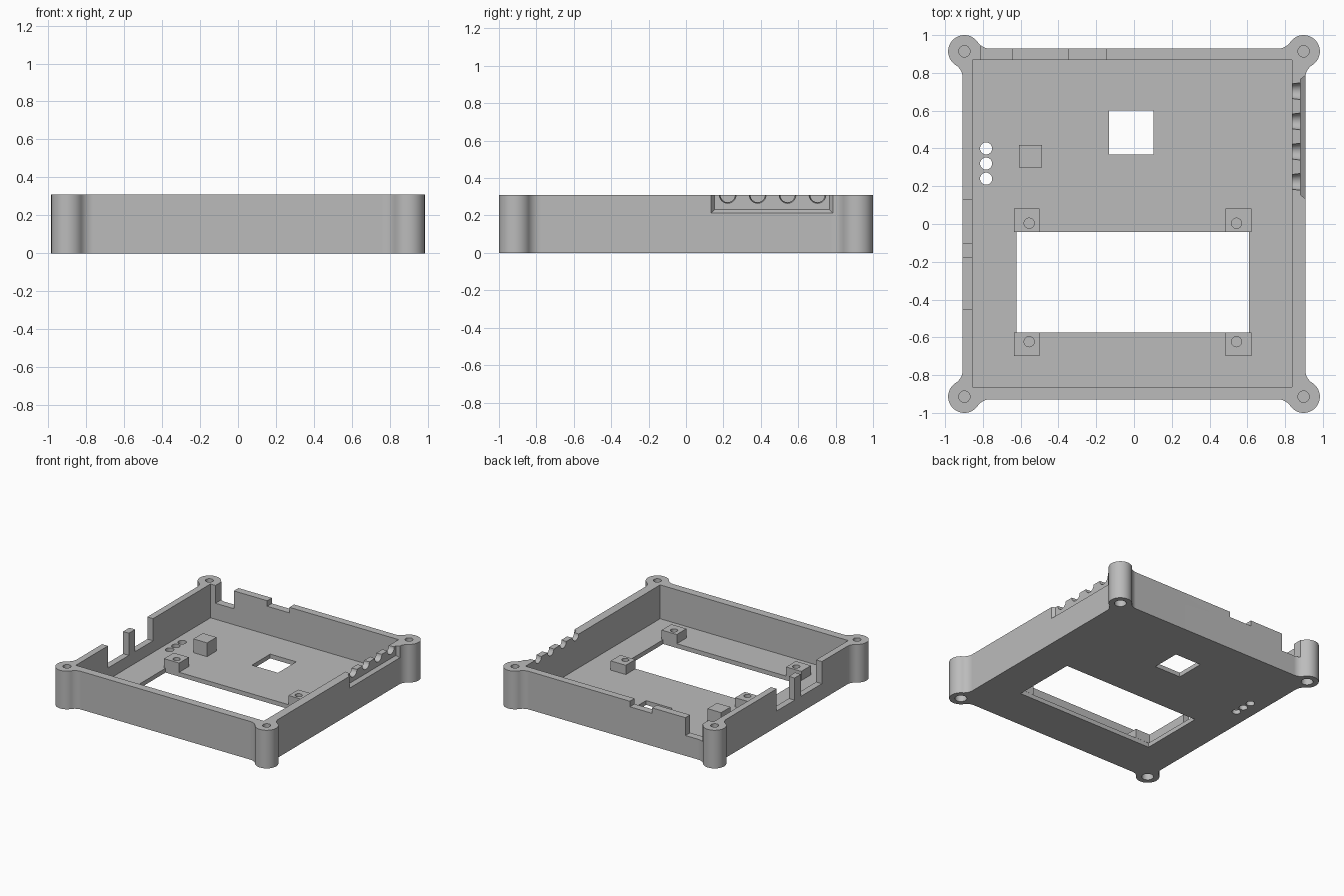
import bpy, bmesh, math
from mathutils import Matrix, Vector

default = bpy.data.objects.get("Cube")
if default:
    bpy.data.objects.remove(default, do_unlink=True)

grey = bpy.data.materials.new("plain_grey")
grey.use_nodes = True
grey.diffuse_color = (0.5, 0.5, 0.5, 1)
grey.node_tree.nodes["Principled BSDF"].inputs["Base Color"].default_value = (0.5, 0.5, 0.5, 1)

HEIGHT, FLOOR = 0.31, 0.035
WALL_X, WALL_Y = 0.907, 0.928
BOSS = Vector((0.898, 0.914))
BOSS_R, FILLET = 0.086, 0.08


def finish(name, bm):
    bmesh.ops.recalc_face_normals(bm, faces=bm.faces)
    mesh = bpy.data.meshes.new(name)
    bm.to_mesh(mesh)
    bm.free()
    mesh.materials.append(grey)
    ob = bpy.data.objects.new(name, mesh)
    bpy.context.collection.objects.link(ob)
    return ob


def box(name, x0, x1, y0, y1, z0, z1, taper=0):
    """Box between limits; taper shrinks its -x end."""
    bm = bmesh.new()
    bmesh.ops.create_cube(bm, size=1)
    for v in bm.verts:
        t = taper if v.co.x < 0 else 0
        v.co = (x0 if v.co.x < 0 else x1,
                y0 + t if v.co.y < 0 else y1 - t,
                z0 + t if v.co.z < 0 else z1)
    return finish(name, bm)


def rod(name, x, y, z0, z1, r):
    bm = bmesh.new()
    bmesh.ops.create_cone(bm, cap_ends=True, segments=32, radius1=r, radius2=r, depth=z1 - z0,
                          matrix=Matrix.Translation((x, y, (z0 + z1) / 2)))
    return finish(name, bm)


def cut(ob, cutter):
    mod = ob.modifiers.new("cut", 'BOOLEAN')
    mod.operation, mod.solver, mod.object = 'DIFFERENCE', 'EXACT', cutter
    bpy.ops.object.select_all(action='DESELECT')
    bpy.context.view_layer.objects.active = ob
    ob.select_set(True)
    bpy.ops.object.modifier_apply(modifier=mod.name)
    bpy.data.objects.remove(cutter, do_unlink=True)


def smooth(ob):
    bpy.ops.object.select_all(action='DESELECT')
    bpy.context.view_layer.objects.active = ob
    ob.select_set(True)
    bpy.ops.object.shade_smooth_by_angle(angle=math.radians(30))
    mod = ob.modifiers.new("even_normals", 'WEIGHTED_NORMAL')
    mod.keep_sharp = True


def arc(centre, r, a0, a1, n):
    return [centre + r * Vector((math.cos(a), math.sin(a)))
            for a in (a0 + (a1 - a0) * i / n for i in range(n + 1))]


def angle(a, b):
    d = b - a
    return math.atan2(d.y, d.x)


# Outline of one corner: fillet, round boss, fillet
reach = BOSS_R + FILLET
drop = math.sqrt(reach ** 2 - (WALL_X + FILLET - BOSS.x) ** 2)
run = math.sqrt(reach ** 2 - (WALL_Y + FILLET - BOSS.y) ** 2)
f1 = Vector((WALL_X + FILLET, BOSS.y - drop))
f2 = Vector((BOSS.x - run, WALL_Y + FILLET))
corner = (arc(f1, FILLET, math.pi, angle(f1, BOSS), 10)
          + arc(BOSS, BOSS_R, angle(BOSS, f1), angle(BOSS, f2), 32)[1:-1]
          + arc(f2, FILLET, angle(f2, BOSS), -math.pi / 2, 10))

# Tray body, mirrored from the corner outline
outline = []
for sx, sy in ((1, 1), (-1, 1), (-1, -1), (1, -1)):
    pts = [(p.x * sx, p.y * sy, 0) for p in corner]
    outline += pts if sx == sy else pts[::-1]
bm = bmesh.new()
base = bm.faces.new([bm.verts.new(p) for p in outline])
ext = bmesh.ops.extrude_face_region(bm, geom=[base])
bmesh.ops.translate(bm, vec=(0, 0, HEIGHT),
                    verts=[g for g in ext["geom"] if isinstance(g, bmesh.types.BMVert)])
tray = finish("tray_body", bm)

TOP = HEIGHT + 0.1
cutters = [
    ("cavity", -0.855, 0.836, -0.862, 0.868, FLOOR, TOP),
    ("large_window", -0.622, 0.608, -0.575, -0.043, -0.1, 0.1),
    ("small_window", -0.132, 0.102, 0.367, 0.602, -0.1, 0.1),
    ("left_notch_a", -1.1, -0.84, -0.10, 0.13, 0.13, TOP),
    ("left_notch_b", -1.1, -0.84, -0.45, -0.18, 0.13, TOP),
    ("back_notch_deep", -0.81, -0.645, 0.85, 1.1, 0.165, TOP),
    ("back_notch_shallow", -0.345, -0.145, 0.85, 1.1, 0.265, TOP),
    ("cable_recess", 0.882, 0.909, 0.133, 0.787, 0.212, TOP, 0.02),
]
for c in cutters:
    cut(tray, box(*c))

# Flared cable slots in the recessed wall
for i in range(4):
    bm = bmesh.new()
    place = Matrix.Translation((0.86, 0.223 + 0.16 * i, HEIGHT)) @ Matrix.Rotation(math.pi / 2, 4, 'Y')
    bmesh.ops.create_cone(bm, cap_ends=True, segments=32, radius1=0.037, radius2=0.047,
                          depth=0.08, matrix=place)
    cut(tray, finish("cable_slot", bm))

# Indicator holes through the floor
for y in (0.24, 0.32, 0.40):
    cut(tray, rod("indicator_hole", -0.783, y, -0.1, 0.1, 0.032))

# Screw holes and underside counterbores in the bosses
for sx in (-1, 1):
    for sy in (-1, 1):
        cut(tray, rod("screw_hole", sx * BOSS.x, sy * BOSS.y, 0.13, TOP, 0.03))
        cut(tray, rod("counterbore", sx * BOSS.x, sy * BOSS.y, -0.1, 0.12, 0.044))
smooth(tray)

# Mounting posts around the large window
for side, x in (("right", -0.567), ("left", 0.553)):
    for end, y, hole_y in (("back", 0.019, 0.004), ("front", -0.636, -0.623)):
        post = box(f"{end}_{side}_post", x - 0.068, x + 0.068, y - 0.062, y + 0.062, FLOOR, 0.11)
        cut(post, rod("post_hole", x + (0.012 if x < 0 else -0.01), hole_y, 0.05, TOP, 0.027))
        smooth(post)

# Solid support block
box("support_block", -0.61, -0.487, 0.298, 0.419, FLOOR, 0.147)
